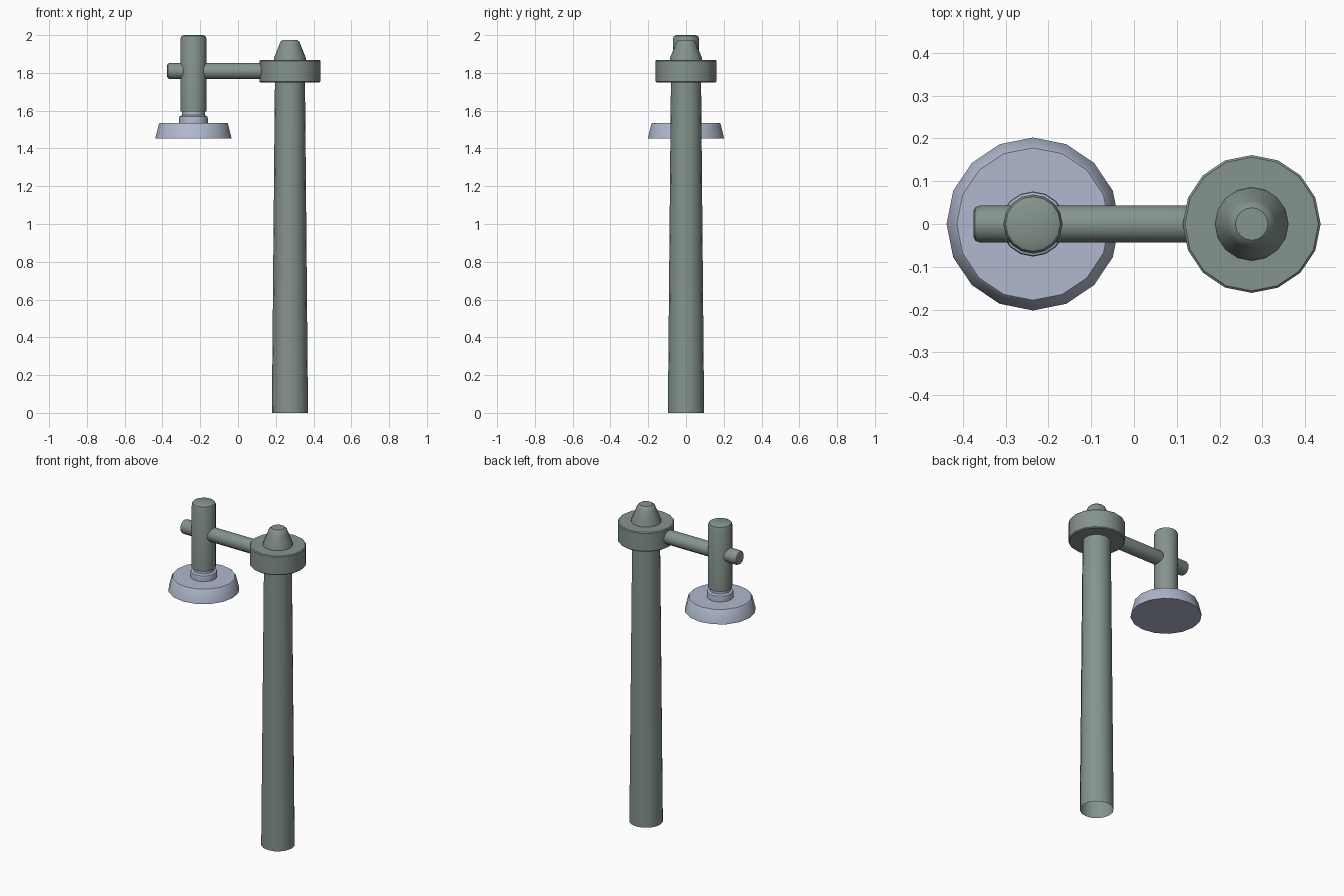
import bpy, bmesh, math
from mathutils import Matrix, Vector

if "Cube" in bpy.data.objects:
    bpy.data.objects.remove(bpy.data.objects["Cube"])

SEG = 16
POLE_X, LAMP_X, ARM_Z = 0.275, -0.236, 1.81


def material(name, rgb):
    m = bpy.data.materials.new(name)
    m.diffuse_color = (*rgb, 1)
    m.use_nodes = True
    m.node_tree.nodes["Principled BSDF"].inputs["Base Color"].default_value = m.diffuse_color
    return m


green = material("grey_green_paint", (0.235, 0.295, 0.265))
pale = material("pale_blue_grey", (0.43, 0.48, 0.61))


def lathe(name, profile, mat, matrix, cap_low=True, cap_high=True):
    """Spin (radius, height) points, listed bottom to top, about local z."""
    bm = bmesh.new()
    rings = [[bm.verts.new((r * math.cos(2 * math.pi * i / SEG),
                            r * math.sin(2 * math.pi * i / SEG), z))
              for i in range(SEG)] for r, z in profile]
    for a, b in zip(rings, rings[1:]):
        for i in range(SEG):
            j = (i + 1) % SEG
            bm.faces.new((a[i], a[j], b[j], b[i]))
    if cap_low:
        bm.faces.new(rings[0][::-1])
    if cap_high:
        bm.faces.new(rings[-1])
    bm.transform(matrix)
    me = bpy.data.meshes.new(name)
    bm.to_mesh(me)
    bm.free()
    me.materials.append(mat)
    ob = bpy.data.objects.new(name, me)
    bpy.context.collection.objects.link(ob)
    bpy.ops.object.select_all(action='DESELECT')
    ob.select_set(True)
    bpy.context.view_layer.objects.active = ob
    bpy.ops.object.shade_smooth_by_angle(angle=math.radians(40))
    return ob


at_pole = Matrix.Translation(Vector((POLE_X, 0, 0)))
at_lamp = Matrix.Translation(Vector((LAMP_X, 0, 0)))
along_x = Matrix.Translation(Vector((0, 0, ARM_Z))) @ Matrix.Rotation(math.pi / 2, 4, 'Y')

# Tapered post, open at the foot, with its pointed cap
lathe("post", [(0.096, 0), (0.08, 1.76)], green, at_pole, cap_low=False)
lathe("post_cap", [(0.087, 1.86), (0.084, 1.88), (0.056, 1.95), (0.05, 1.965), (0.038, 1.975)],
      green, at_pole)

# Collar around the post top
lathe("collar", [(0.156, 1.749), (0.161, 1.754), (0.161, 1.864), (0.156, 1.869)], green, at_pole)

# Horizontal arm
lathe("arm", [(0.03, -0.375), (0.039, -0.371), (0.043, -0.36), (0.043, 0.22)], green, along_x)

# Vertical lamp holder
lathe("lamp_holder", [(0.069, 1.595), (0.069, 1.98), (0.064, 1.994), (0.052, 2.0)], green, at_lamp)

# Lamp neck and shade
lathe("lamp_neck", [(0.076, 1.53), (0.076, 1.56), (0.074, 1.57), (0.06, 1.576), (0.06, 1.6)],
      pale, at_lamp)
lathe("lamp_shade", [(0.202, 1.453), (0.183, 1.53), (0.178, 1.535)], pale, at_lamp)
